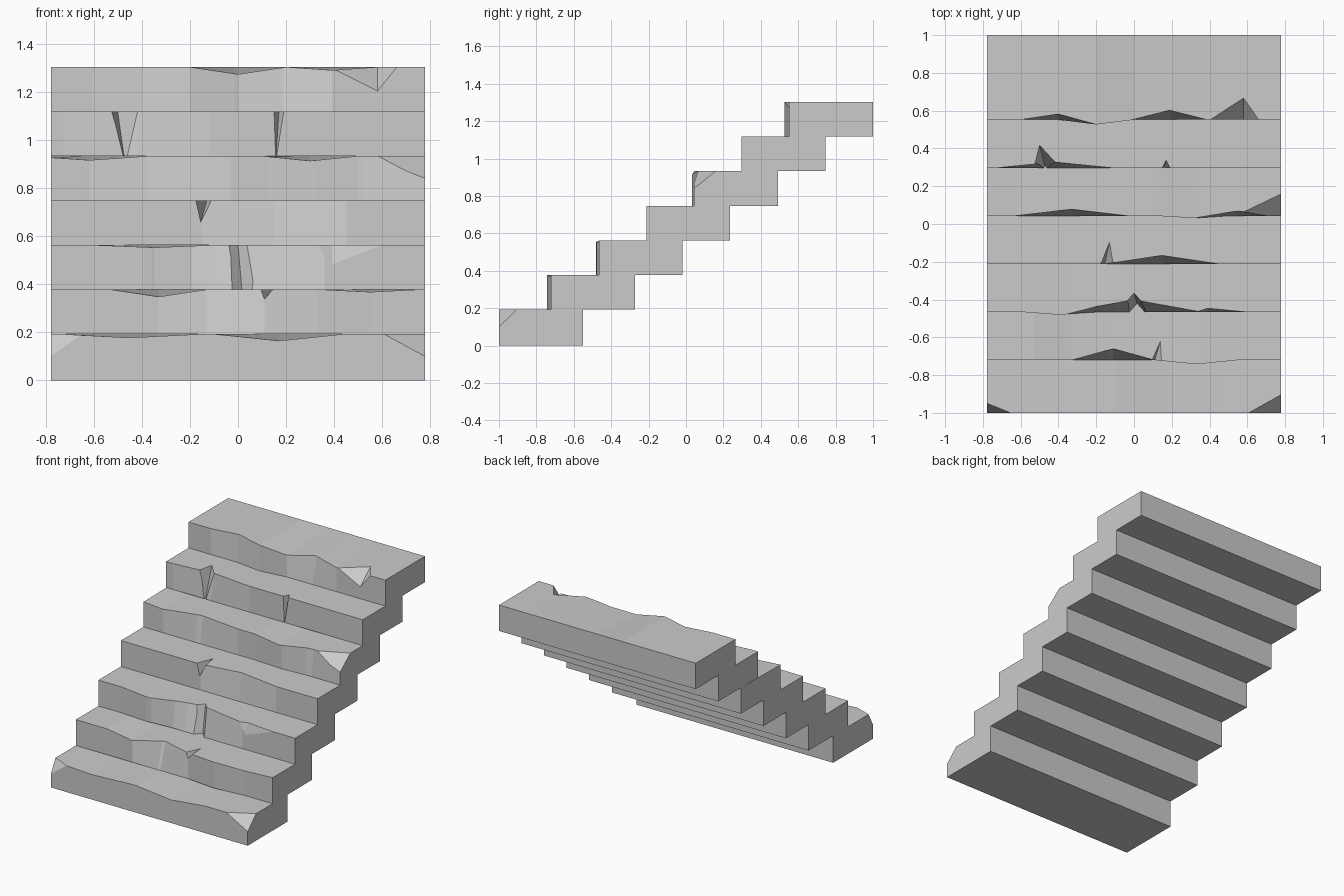
import bpy
import bmesh
from mathutils import Vector

old = bpy.data.objects.get("Cube")
if old:
    bpy.data.objects.remove(old)

HALF = 0.777        # half width of the flight
RISE = 0.185
FIRST_TOP = 0.193
RUN = 0.2545

stone = bpy.data.materials.new("grey_stone")
stone.use_nodes = True
stone.diffuse_color = (0.6, 0.6, 0.6, 1)
bsdf = next(n for n in stone.node_tree.nodes if n.type == 'BSDF_PRINCIPLED')
bsdf.inputs["Base Color"].default_value = stone.diffuse_color


def wear_at(tents, x):
    """Sum of tent-shaped bumps given as (centre, half width, amount)."""
    return sum(amount * max(0, 1 - abs(x - centre) / width)
               for centre, width, amount in tents)


def make_object(name, bm):
    bmesh.ops.recalc_face_normals(bm, faces=bm.faces)
    mesh = bpy.data.meshes.new(name)
    bm.to_mesh(mesh)
    bm.free()
    mesh.materials.append(stone)
    obj = bpy.data.objects.new(name, mesh)
    bpy.context.collection.objects.link(obj)
    return obj


def worn_block(name, front, back, bottom, top, recess, dip):
    """Block lofted along x whose upper front edge wanders in and down."""
    xs = {-HALF, HALF}
    for centre, width, amount in recess + dip:
        for x in (centre - width, centre, centre + width):
            xs.add(max(-HALF, min(HALF, round(x, 2))))
    bm = bmesh.new()
    rings = []
    for x in sorted(xs):
        dy = wear_at(recess, x)
        section = [(front + min(dy, 0), bottom),
                   (front + dy, top - wear_at(dip, x)),
                   (back, top), (back, bottom)]
        rings.append([bm.verts.new((x, y, z)) for y, z in section])
    for a, b in zip(rings, rings[1:]):
        for i in range(4):
            j = (i + 1) % 4
            bm.faces.new((a[i], a[j], b[j], b[i]))
    bm.faces.new(rings[0])
    bm.faces.new(rings[-1])
    return make_object(name, bm)


def swept_hull(points, sweep):
    """Convex cutter from points and their copies moved along sweep."""
    bm = bmesh.new()
    for p in points:
        bm.verts.new(p)
        bm.verts.new(p + sweep)
    bmesh.ops.convex_hull(bm, input=bm.verts)
    loose = [v for v in bm.verts if not v.link_faces]
    bmesh.ops.delete(bm, geom=loose, context='VERTS')
    return make_object("cutter", bm)


def notch_cutter(front, top, x, depth, left, right, low, drop):
    """Wedge from an inner apex on the tread out through the riser."""
    apex = Vector((x, front + depth, top))
    rim = [Vector((left, front, top)), Vector((right, front, top)),
           Vector((low, front, top - drop))]
    points = [apex] + [apex + (p - apex) * 1.6 for p in rim]
    return swept_hull(points, Vector((0, 0, 0.1)))


def corner_cutter(front, top, side, length, depth):
    """Slab that slices off an upper front corner."""
    corner = Vector((side * HALF, front, top))
    tips = [corner + Vector(d) for d in
            ((-side * length, 0, 0), (0, depth, 0), (0, 0, -RISE / 2))]
    middle = sum(tips, Vector()) / 3
    out = (tips[1] - tips[0]).cross(tips[2] - tips[0]).normalized()
    if out.z < 0:
        out.negate()
    return swept_hull([middle + (p - middle) * 4 for p in tips], out * 0.3)


def carve(block, cutter):
    cutter.hide_render = True
    mod = block.modifiers.new("carve", 'BOOLEAN')
    mod.operation = 'DIFFERENCE'
    mod.solver = 'EXACT'
    mod.object = cutter
    graph = bpy.context.evaluated_depsgraph_get()
    mesh = bpy.data.meshes.new_from_object(block.evaluated_get(graph))
    block.modifiers.clear()
    block.data = mesh
    bpy.data.objects.remove(cutter)


# Wear of each step, bottom to top: recess and dip tents,
# notches (apex x, depth, left, right, low x, drop),
# corners (side, length, depth)
steps = [
    dict(dip=[(-.45, .3, .015), (.17, .27, .028)],
         corners=[(-1, .13, .05), (1, .17, .095)]),
    dict(recess=[(-.11, .22, .06), (.33, .22, -.022)],
         dip=[(-.33, .2, .03), (.55, .2, .01)],
         notches=[(.14, .1, .095, .145, .11, .04)]),
    dict(recess=[(-.39, .2, -.015), (0, .36, .065)],
         dip=[(-.35, .25, .01)],
         notches=[(0, .1, -.09, .09, .03, .34), (.39, .02, .33, .6, .39, .08)]),
    dict(recess=[(.15, .3, .045)],
         notches=[(-.13, .115, -.175, -.11, -.155, .09)]),
    dict(recess=[(-.33, .3, .035), (.32, .2, -.012), (.55, .23, .025)],
         dip=[(-.62, .25, .017), (.3, .2, .02)],
         corners=[(1, .24, .115)]),
    dict(recess=[(-.42, .3, .03)],
         notches=[(-.5, .12, -.53, -.39, -.47, .21),
                  (.17, .04, .15, .19, .157, .21)]),
    dict(recess=[(-.4, .2, .03), (-.2, .2, -.025), (.19, .2, .05)],
         dip=[(0, .2, .03), (.39, .19, .013)],
         notches=[(.58, .115, .38, .66, .58, .1)]),
]

for i, wear in enumerate(steps):
    top = FIRST_TOP + RISE * i
    bottom = top - RISE if i else 0
    front = RUN * i - 0.975 if i else -1
    back = 1 - (6 - i) * RUN if i else -0.55
    step = worn_block(f"step_{i + 1}", front, back, bottom, top,
                      wear.get("recess", []), wear.get("dip", []))
    # broken notches in the edge
    for notch in wear.get("notches", []):
        carve(step, notch_cutter(front, top, *notch))
    # broken end corners
    for corner in wear.get("corners", []):
        carve(step, corner_cutter(front, top, *corner))
